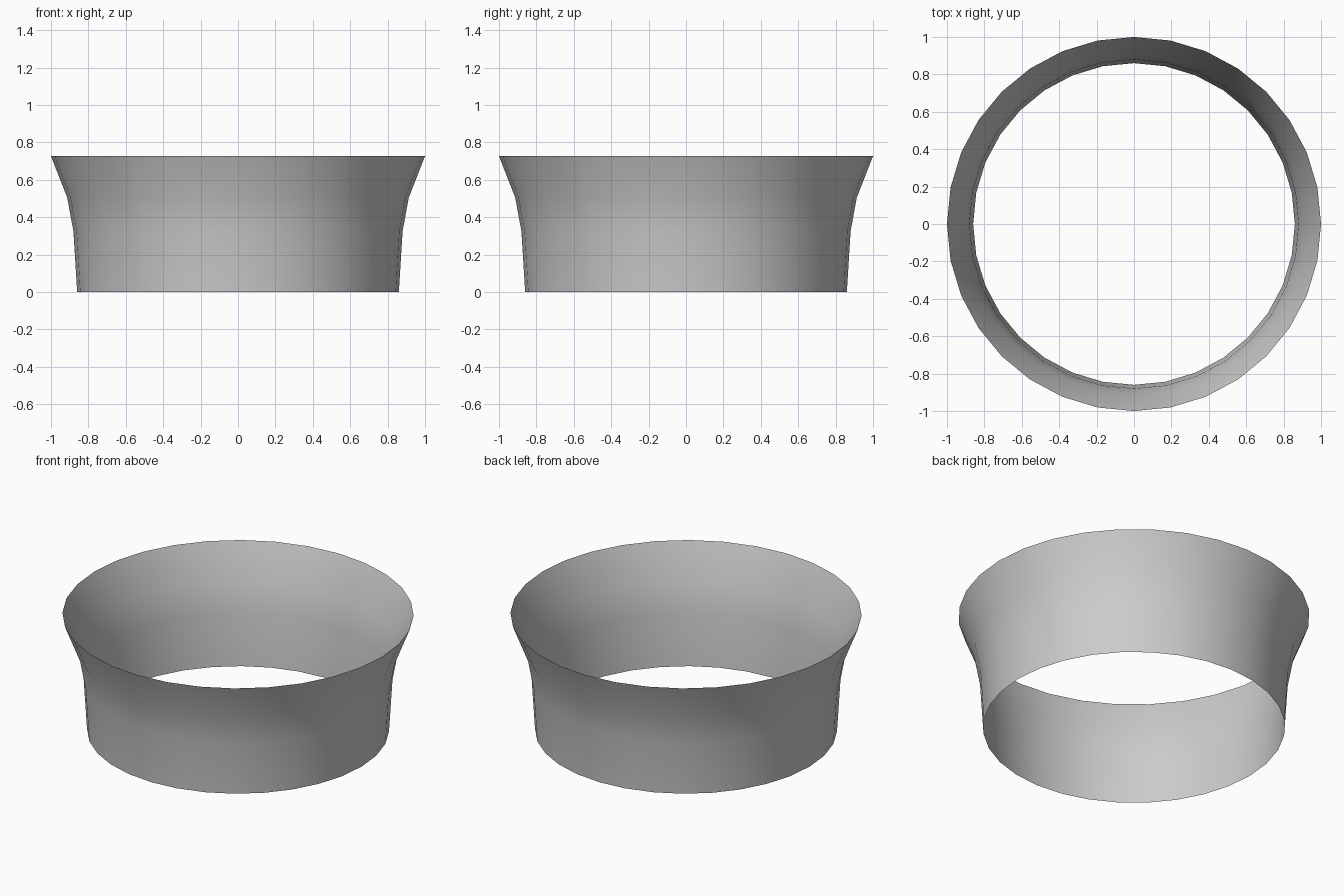
import bpy, bmesh
from math import cos, sin, tau

if "Cube" in bpy.data.objects:
    bpy.data.objects.remove(bpy.data.objects["Cube"])

SIDES = 32
# Flared wall profile: (radius, height)
PROFILE = [(0.86, 0.0), (0.88, 0.325), (0.913, 0.505), (1.0, 0.727)]

# Open, single-skin ring revolved around z
bm = bmesh.new()
rings = [[bm.verts.new((r * cos(tau * i / SIDES), r * sin(tau * i / SIDES), z))
          for i in range(SIDES)] for r, z in PROFILE]
for low, high in zip(rings, rings[1:]):
    for i in range(SIDES):
        j = (i + 1) % SIDES
        bm.faces.new((low[i], low[j], high[j], high[i])).smooth = True

mesh = bpy.data.meshes.new("flared_ring")
bm.to_mesh(mesh)
bm.free()
ring = bpy.data.objects.new("flared_ring", mesh)
bpy.context.collection.objects.link(ring)
